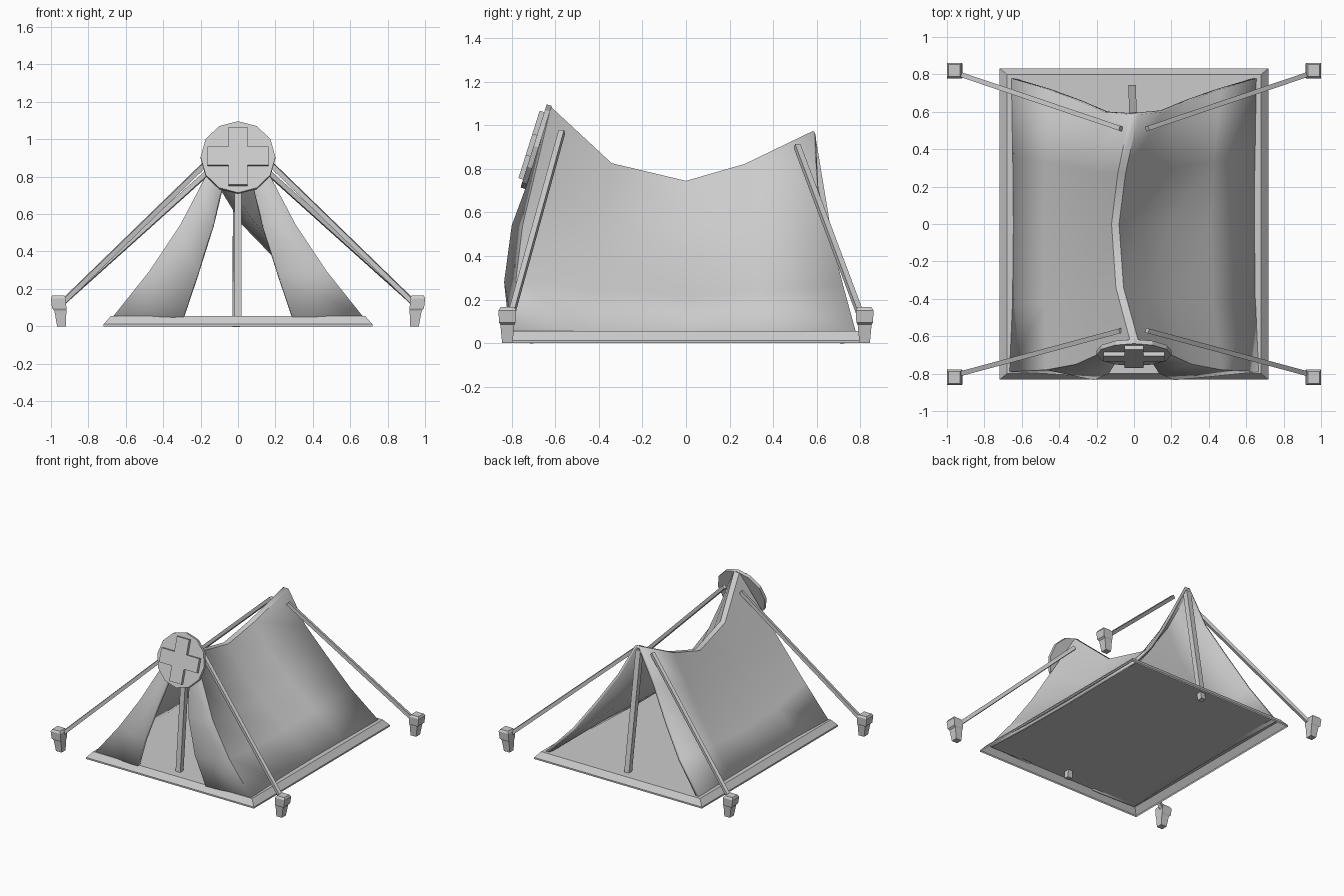
import bpy, bmesh, math
from mathutils import Vector, Matrix

cube = bpy.data.objects.get("Cube")
if cube:
    bpy.data.objects.remove(cube, do_unlink=True)

# One plain grey for the whole tent
grey = bpy.data.materials.new("light_grey")
grey.use_nodes = True
GREY = (0.6, 0.6, 0.6, 1)
grey.diffuse_color = GREY
grey.node_tree.nodes["Principled BSDF"].inputs["Base Color"].default_value = GREY


def add_object(name, verts, faces):
    mesh = bpy.data.meshes.new(name)
    mesh.from_pydata([tuple(v) for v in verts], [], faces)
    mesh.materials.append(grey)
    obj = bpy.data.objects.new(name, mesh)
    bpy.context.collection.objects.link(obj)
    return obj


def loft(name, rings, cap_start=True, cap_end=True):
    """Skin a list of equal-length vertex rings."""
    n = len(rings[0])
    verts = [v for ring in rings for v in ring]
    faces = [(k * n + i, k * n + (i + 1) % n, (k + 1) * n + (i + 1) % n, (k + 1) * n + i)
             for k in range(len(rings) - 1) for i in range(n)]
    if cap_start:
        faces.append(tuple(reversed(range(n))))
    if cap_end:
        faces.append(tuple(range(len(verts) - n, len(verts))))
    return add_object(name, verts, faces)


def rect(cx, cy, z, hx, hy):
    return [Vector((cx + sx * hx, cy + sy * hy, z))
            for sx, sy in ((-1, -1), (1, -1), (1, 1), (-1, 1))]


def beam(name, a, b, width):
    """Square bar between two points."""
    a, b = Vector(a), Vector(b)
    axis = (b - a).normalized()
    side = Vector((0, 0, 1)).cross(axis).normalized() * width / 2
    up = axis.cross(side.normalized()) * width / 2
    corners = (-side - up, side - up, side + up, -side + up)
    return loft(name, [[p + c for c in corners] for p in (a, b)])


# Groundsheet: sloped rim, open underneath
loft("groundsheet", [rect(0, 0, 0, .718, .832), rect(0, 0, .012, .718, .832),
                     rect(0, 0, .055, .68, .80)], cap_start=False)

# Canvas: edge curves from the ground up to the ridge
flap_edge = [(.29, -.81, .05), (.215, -.835, .28), (.135, -.80, .54), (.09, -.73, .73), (.025, -.645, 1.04)]
front_fold = [(.67, -.79, .05), (.47, -.78, .3), (.31, -.75, .54), (.2, -.70, .75), (.022, -.62, 1.085)]
back_edge = [(.66, .78, .05), (.46, .72, .27), (.30, .66, .50), (.16, .60, .72), (.022, .585, .975)]
middle_z = [.05, .22, .40, .555, .745]
middle_x = {1: [.65, .41, .19, .04, -.08], -1: [-.65, -.48, -.34, -.23, -.12]}


def edge_column(curve, side):
    return [Vector((side * x, y, z)) for x, y, z in curve]


def side_column(u, side):
    """Blend the sagging middle into the front or back edge."""
    end = edge_column(front_fold if u < 0 else back_edge, side)
    w = abs(u) ** (2.4 if u < 0 else 1.4)
    column = []
    for e, x, z in zip(end, middle_x[side], middle_z):
        p = Vector((x, 0, z)).lerp(e, w)
        p.y = e.y * abs(u)
        column.append(p)
    return column


columns = []
for u in (None, -1, -.55, 0, .46, 1):
    left, right = [edge_column(flap_edge, s) if u is None else side_column(u, s)
                   for s in (-1, 1)]
    columns.append(left + right[::-1])
rows = len(columns[0])
faces = [(c * rows + r, c * rows + r + 1, (c + 1) * rows + r + 1, (c + 1) * rows + r)
         for c in range(len(columns) - 1) for r in range(rows - 1)]
canvas = add_object("canvas", [v for col in columns for v in col], faces)
solid = canvas.modifiers.new("thickness", 'SOLIDIFY')
solid.thickness = .022
solid.offset = -1
for o in bpy.context.selected_objects:
    o.select_set(False)
canvas.select_set(True)
bpy.context.view_layer.objects.active = canvas
bpy.ops.object.shade_smooth_by_angle(angle=math.radians(35))

# Upright poles
beam("front_pole", (0, -.72, 0), (0, -.625, 1.03), .04)
beam("back_pole", (-.01, .73, 0), (-.005, .575, .94), .04)

# Round sign with a raised cross, leaning back
tilt = Matrix.Translation((0, -.688, .902)) @ Matrix.Rotation(1.266, 4, 'X')


def plate(name, outline, low, high):
    return loft(name, [[tilt @ Vector((x, y, h)) for x, y in outline] for h in (low, high)])


plate("sign_disc", [(.2 * math.sin(-i * math.tau / 12), .2 * math.cos(i * math.tau / 12))
                    for i in range(12)], -.012, .012)
ARM, HALF = .162, .052
cross = []
for i in range(4):
    turn = Matrix.Rotation(i * math.pi / 2, 2)
    cross += [turn @ Vector(p) for p in ((HALF, HALF), (HALF, ARM), (-HALF, ARM))]
plate("sign_cross", cross, .012, .034)

# Guy ropes and stakes at the four corners
for sx, x_name in ((-1, "right"), (1, "left")):
    for sy, y_name, top in ((-1, "front", (.07, .57, .97)), (1, "back", (.07, .51, .905))):
        tag = f"{y_name}_{x_name}"
        beam(f"rope_{tag}", (sx * .945, sy * .805, .12),
             (sx * top[0], sy * top[1], top[2]), .026)
        profile = [(0, .024, .943), (.085, .032, .95), (.095, .038, .956),
                   (.15, .041, .96), (.165, .032, .961)]
        loft(f"stake_{tag}", [rect(sx * x, sy * .82, z, h, h) for z, h, x in profile])
